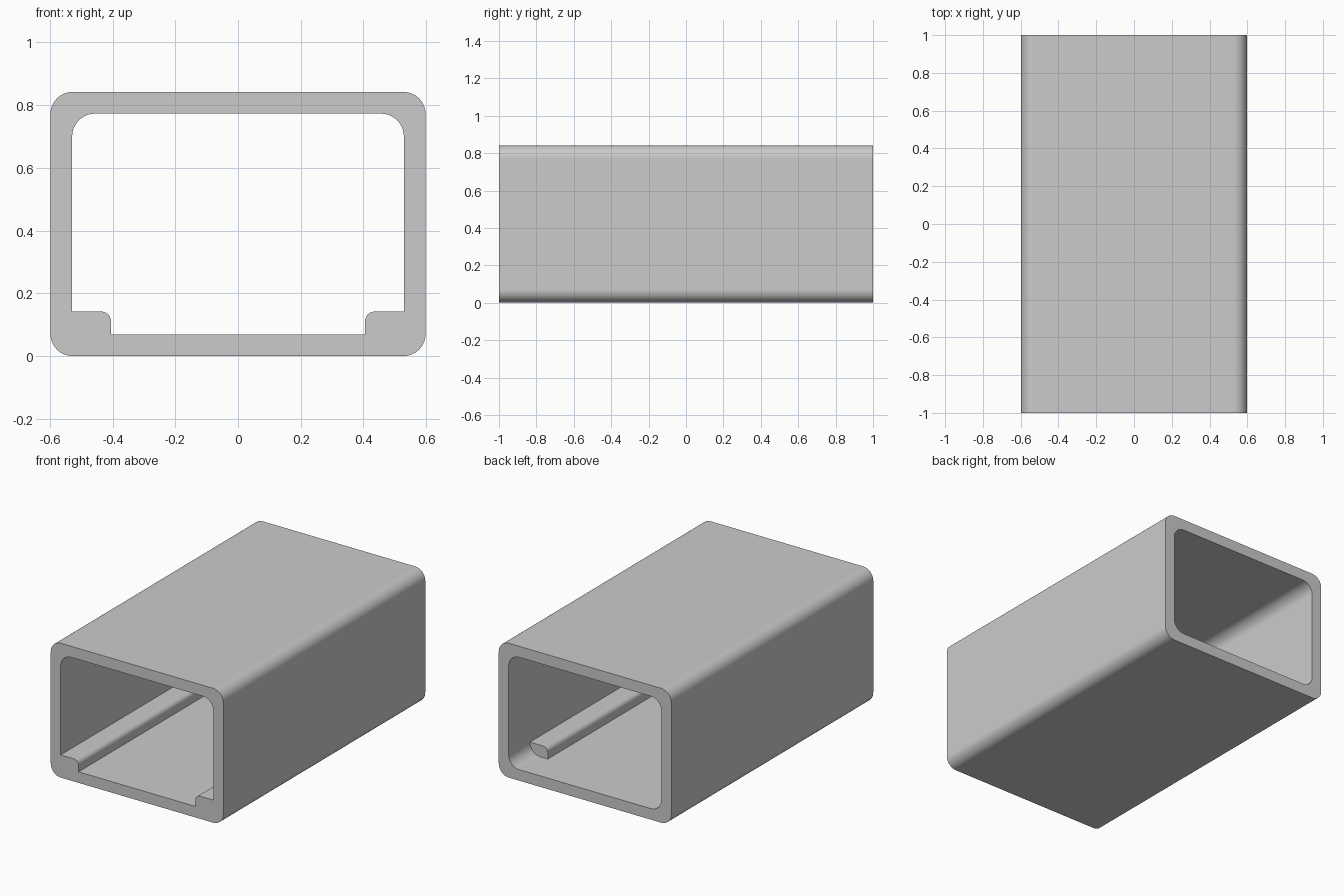
import bpy, bmesh, math

if "Cube" in bpy.data.objects:
    bpy.data.objects.remove(bpy.data.objects["Cube"])

HALF_W, HEIGHT, WALL = 0.598, 0.842, 0.069
OUTER_R, INNER_R, RAIL_R = 0.07, 0.073, 0.032
FRONT, RAIL_END, BACK = -1.0, 0.79, 1.0
IN_W, FLOOR, CEIL = HALF_W - WALL, WALL, HEIGHT - WALL
RAIL_X, RAIL_TOP = 0.405, FLOOR + INNER_R
STEPS = 10


def arc(cx, cz, r, start, end):
    return [(cx + r * math.cos(math.radians(start + (end - start) * i / STEPS)),
             cz + r * math.sin(math.radians(start + (end - start) * i / STEPS)))
            for i in range(STEPS + 1)]


def mirror(points):
    return [(-x, z) for x, z in reversed(points)]


# Half profiles on the +x side, running upwards
foot = [(RAIL_X, FLOOR)]
rail_side = foot + arc(RAIL_X + RAIL_R, RAIL_TOP - RAIL_R, RAIL_R, 180, 90) + [(IN_W, RAIL_TOP)]
bore_corner = foot + arc(IN_W - INNER_R, RAIL_TOP, INNER_R, -90, 0)
roof_corner = arc(IN_W - INNER_R, CEIL - INNER_R, INNER_R, 0, 90)
outer_half = (arc(HALF_W - OUTER_R, OUTER_R, OUTER_R, -90, 0)
              + arc(HALF_W - OUTER_R, HEIGHT - OUTER_R, OUTER_R, 0, 90))

# Closed outlines: shell, bore with rails, bore without rails
shell = outer_half + mirror(outer_half)
railed = rail_side + roof_corner + mirror(rail_side + roof_corner)
plain = bore_corner + roof_corner + mirror(bore_corner + roof_corner)

bm = bmesh.new()


def ring(points, y):
    return [bm.verts.new((x, y, z)) for x, z in points]


def sweep(points, y0, y1):
    a, b = ring(points, y0), ring(points, y1)
    for i in range(len(a)):
        j = (i + 1) % len(a)
        bm.faces.new((a[i], a[j], b[j], b[i]))
    return a, b


shell_front, shell_back = sweep(shell, FRONT, BACK)
bore_front, _ = sweep(railed, FRONT, RAIL_END)
_, bore_back = sweep(plain, RAIL_END, BACK)

# Rail end faces, set in from the back
for flip in (False, True):
    outline = rail_side + bore_corner[-2:0:-1]
    bm.faces.new(ring(mirror(outline) if flip else outline, RAIL_END))

# Flat rims at both ends
for loops in ((shell_front, bore_front), (shell_back, bore_back)):
    edges = [bm.edges.get((lp[i - 1], lp[i])) for lp in loops for i in range(len(lp))]
    bmesh.ops.triangle_fill(bm, use_beauty=True, edges=edges)

bmesh.ops.remove_doubles(bm, verts=bm.verts[:], dist=0.0005)
bmesh.ops.recalc_face_normals(bm, faces=bm.faces[:])

mesh = bpy.data.meshes.new("railed_tube")
bm.to_mesh(mesh)
bm.free()
tube = bpy.data.objects.new("railed_tube", mesh)
bpy.context.collection.objects.link(tube)

# Plain grey finish
grey = bpy.data.materials.new("light_grey")
grey.use_nodes = True
colour = (0.6, 0.6, 0.6, 1.0)
grey.diffuse_color = colour
grey.node_tree.nodes["Principled BSDF"].inputs["Base Color"].default_value = colour
mesh.materials.append(grey)

# Smooth rounded corners, crisp rims, flat walls
bpy.ops.object.select_all(action="DESELECT")
tube.select_set(True)
bpy.context.view_layer.objects.active = tube
bpy.ops.object.shade_smooth_by_angle(angle=math.radians(30))
weighted = tube.modifiers.new("flat_walls", "WEIGHTED_NORMAL")
weighted.keep_sharp = True
